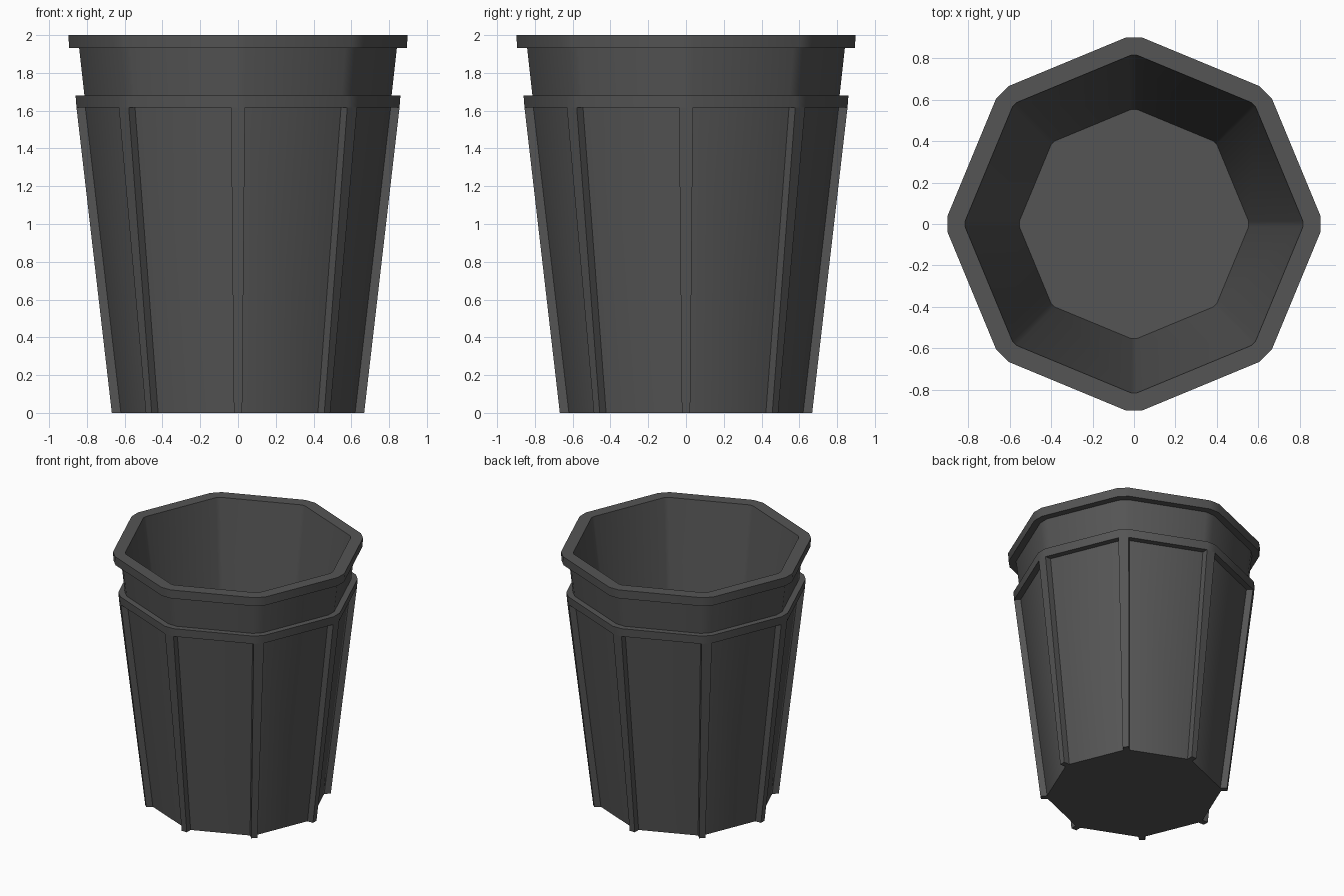
import bpy, bmesh
from math import cos, sin, pi

if "Cube" in bpy.data.objects:
    bpy.data.objects.remove(bpy.data.objects["Cube"])

mat = bpy.data.materials.new("dark_grey")
mat.diffuse_color = (0.09, 0.09, 0.09, 1)
mat.use_nodes = True
mat.node_tree.nodes["Principled BSDF"].inputs["Base Color"].default_value = mat.diffuse_color


def ring(bm, r, half, z):
    """Octagon with clipped corners: short edges face the axes and diagonals."""
    out = []
    for i in range(8):
        a = i * pi / 4
        for s in (-half, half):
            out.append(bm.verts.new((r * cos(a) - s * sin(a),
                                     r * sin(a) + s * cos(a), z)))
    return out


def finish(bm, name):
    bmesh.ops.recalc_face_normals(bm, faces=bm.faces[:])
    me = bpy.data.meshes.new(name)
    bm.to_mesh(me)
    bm.free()
    me.materials.append(mat)
    ob = bpy.data.objects.new(name, me)
    bpy.context.collection.objects.link(ob)
    bpy.ops.object.select_all(action='DESELECT')
    ob.select_set(True)
    bpy.context.view_layer.objects.active = ob
    bpy.ops.object.shade_smooth_by_angle(angle=pi / 6)
    return ob


# Pot shell: (radius, half corner width, height) from inner floor to underside
profile = [
    (0.553, 0.012, 0.05), (0.814, 0.014, 2.0),     # inside wall
    (0.898, 0.041, 2.0), (0.894, 0.041, 1.932),    # rim
    (0.841, 0.037, 1.932), (0.813, 0.036, 1.68),   # neck
    (0.860, 0.038, 1.68), (0.855, 0.037, 1.616),   # band
    (0.808, 0.037, 1.616), (0.620, 0.022, 0.0),    # panelled body
]
bm = bmesh.new()
rings = [ring(bm, *p) for p in profile]
for lo, hi in zip(rings, rings[1:]):
    for i in range(16):
        j = (i + 1) % 16
        bm.faces.new((lo[i], lo[j], hi[j], hi[i]))
bm.faces.new(rings[0])
bm.faces.new(rings[-1])
finish(bm, "pot_shell")

# Corner ribs under the band
bm = bmesh.new()
outer_top, outer_low = ring(bm, 0.855, 0.037, 1.616), ring(bm, 0.668, 0.022, 0)
inner_top, inner_low = ring(bm, 0.808, 0.037, 1.616), ring(bm, 0.620, 0.022, 0)
for i in range(0, 16, 2):
    ot, ol, it, il = (r[i:i + 2] for r in (outer_top, outer_low, inner_top, inner_low))
    for f in ((ol[0], ol[1], ot[1], ot[0]), (il[0], il[1], it[1], it[0]),
              (ol[0], il[0], it[0], ot[0]), (ol[1], il[1], it[1], ot[1]),
              (ol[0], ol[1], il[1], il[0]), (ot[0], ot[1], it[1], it[0])):
        bm.faces.new(f)
finish(bm, "corner_ribs")
